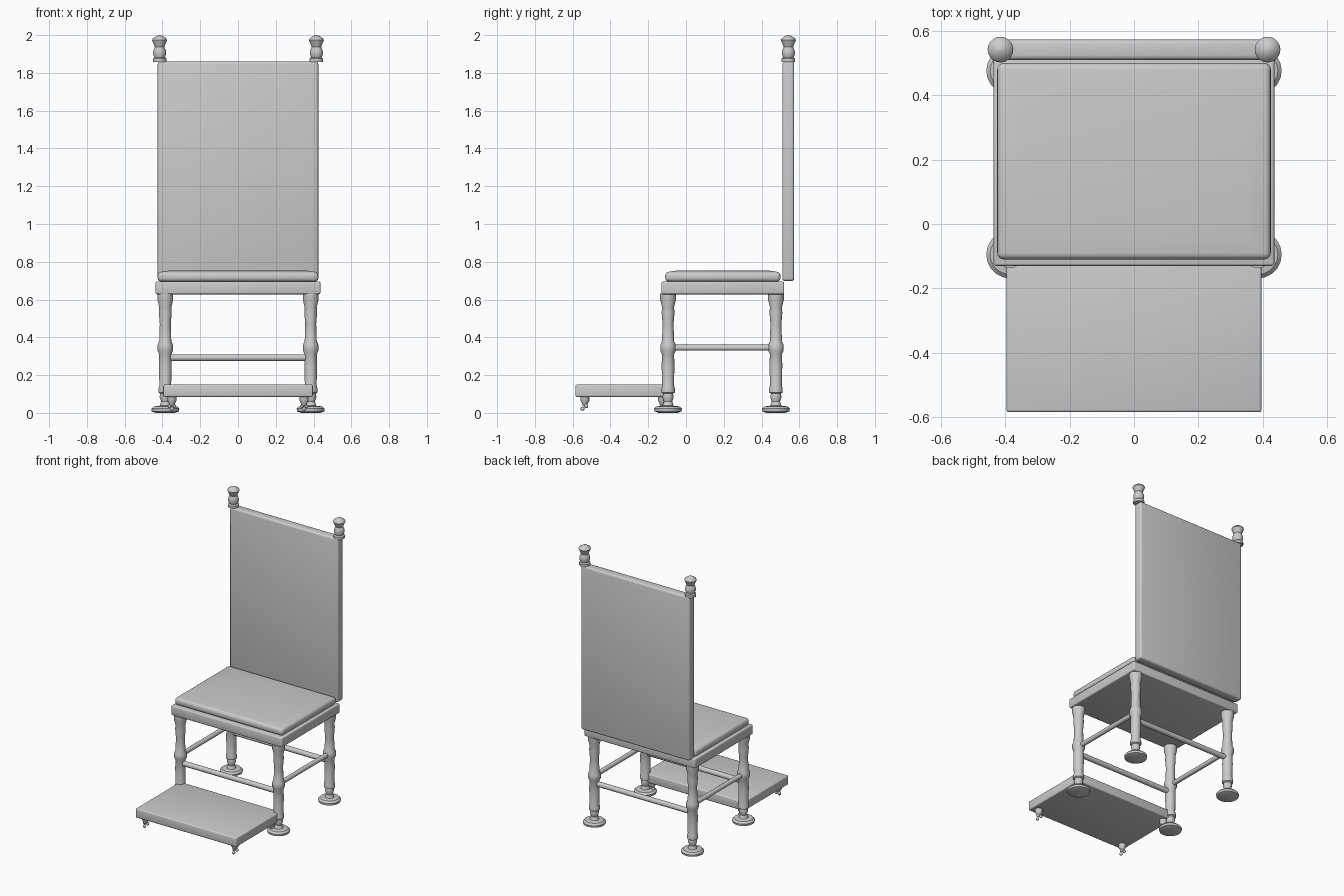
import bpy, bmesh
from math import sin, cos, pi, radians
from mathutils import Vector

if "Cube" in bpy.data.objects:
    bpy.data.objects.remove(bpy.data.objects["Cube"])


def make_object(name, bm, angle=35):
    bmesh.ops.recalc_face_normals(bm, faces=bm.faces)
    mesh = bpy.data.meshes.new(name)
    bm.to_mesh(mesh)
    bm.free()
    ob = bpy.data.objects.new(name, mesh)
    bpy.context.collection.objects.link(ob)
    bpy.ops.object.select_all(action='DESELECT')
    bpy.context.view_layer.objects.active = ob
    ob.select_set(True)
    bpy.ops.object.shade_smooth_by_angle(angle=radians(angle))
    return ob


def box(name, lo, hi, bevel, segments=3):
    bm = bmesh.new()
    bmesh.ops.create_cube(bm, size=1)
    lo, hi = Vector(lo), Vector(hi)
    for v in bm.verts:
        v.co = (lo + hi) / 2 + v.co * (hi - lo)
    bmesh.ops.bevel(bm, geom=bm.edges[:], offset=bevel, segments=segments,
                    profile=0.5, affect='EDGES')
    return make_object(name, bm)


def turned(name, profile, x, y, sides=20):
    """Closed lathe of (radius, height) points."""
    bm = bmesh.new()
    rings = [[bm.verts.new((x + r * cos(2 * pi * i / sides),
                            y + r * sin(2 * pi * i / sides), z))
              for i in range(sides)] for r, z in profile]
    for a, b in zip(rings, rings[1:]):
        for i in range(sides):
            j = (i + 1) % sides
            bm.faces.new((a[i], a[j], b[j], b[i]))
    bm.faces.new(rings[0])
    bm.faces.new(rings[-1])
    return make_object(name, bm)


def rod(name, a, b, r):
    bm = bmesh.new()
    a, b = Vector(a), Vector(b)
    bmesh.ops.create_cone(bm, cap_ends=True, segments=16, radius1=r, radius2=r,
                          depth=(b - a).length)
    rot = (b - a).to_track_quat('Z', 'Y')
    for v in bm.verts:
        v.co = (a + b) / 2 + rot @ v.co
    return make_object(name, bm)


LX, FY, RY = 0.385, -0.095, 0.476

# Seat frame, cushion and upholstered back
box("seat_frame", (-0.436, -0.13, 0.628), (0.436, 0.52, 0.695), 0.008)
box("back_panel", (-0.425, 0.51, 0.698), (0.425, 0.573, 1.86), 0.014)

# Cushion with a gently domed top
bm = bmesh.new()
bmesh.ops.create_cube(bm, size=1)
for v in bm.verts:
    v.co = Vector((v.co.x * 0.85, 0.195 + v.co.y * 0.61, 0.721 + v.co.z * 0.052))
bmesh.ops.bevel(bm, geom=bm.edges[:], offset=0.02, segments=4, profile=0.5, affect='EDGES')
top = [f for f in bm.faces if f.normal.z > 0.99 and f.calc_area() > 0.1]
bmesh.ops.inset_region(bm, faces=top, thickness=0.07)
for v in {v for f in top for v in f.verts}:
    v.co.z += 0.008
make_object("seat_cushion", bm)

# Turned legs with disc feet
leg_profile = [(0.05, 0.0), (0.072, 0.008), (0.074, 0.022), (0.062, 0.034),
               (0.03, 0.038), (0.022, 0.06), (0.03, 0.085), (0.026, 0.102),
               (0.036, 0.108), (0.036, 0.13), (0.031, 0.145), (0.034, 0.25),
               (0.032, 0.31), (0.041, 0.33), (0.041, 0.36), (0.032, 0.38),
               (0.029, 0.47), (0.034, 0.53), (0.032, 0.56), (0.042, 0.60),
               (0.042, 0.632)]
finial_profile = [(0.036, 1.857), (0.036, 1.875), (0.028, 1.882), (0.035, 1.90),
                  (0.033, 1.92), (0.025, 1.938), (0.04, 1.973), (0.036, 1.982),
                  (0.018, 1.994), (0.004, 2.0)]
for s, side in ((-1, "left"), (1, "right")):
    turned(side + "_front_leg", leg_profile, s * LX, FY)
    turned(side + "_rear_leg", leg_profile, s * LX, RY)
    turned(side + "_finial", finial_profile, s * 0.415, 0.542)
    rod(side + "_stretcher", (s * LX, FY, 0.345), (s * LX, RY, 0.345), 0.016)
for y, name in ((FY, "front_stretcher"), (RY, "rear_stretcher")):
    rod(name, (-LX, y, 0.292), (LX, y, 0.292), 0.018)

# Footstool with small claw feet
box("footstool_top", (-0.396, -0.585, 0.085), (0.396, -0.085, 0.15), 0.008)
for s, side in ((-1, "left"), (1, "right")):
    for y, end in ((-0.535, "front"), (-0.125, "rear")):
        name = f"footstool_{side}_{end}"
        turned(name + "_foot", [(0.024, 0.088), (0.024, 0.066), (0.016, 0.05), (0.01, 0.036)],
               s * 0.35, y, 12)
        bm = bmesh.new()
        for k, h in enumerate((0.022, 0.036, 0.036)):
            a = 2 * pi * k / 3 - pi / 2
            ball = bmesh.ops.create_uvsphere(bm, u_segments=10, v_segments=6, radius=0.011)
            bmesh.ops.translate(bm, verts=ball["verts"],
                                vec=(s * 0.35 + 0.013 * cos(a), y + 0.013 * sin(a), h))
        make_object(name + "_claw", bm, 60)
